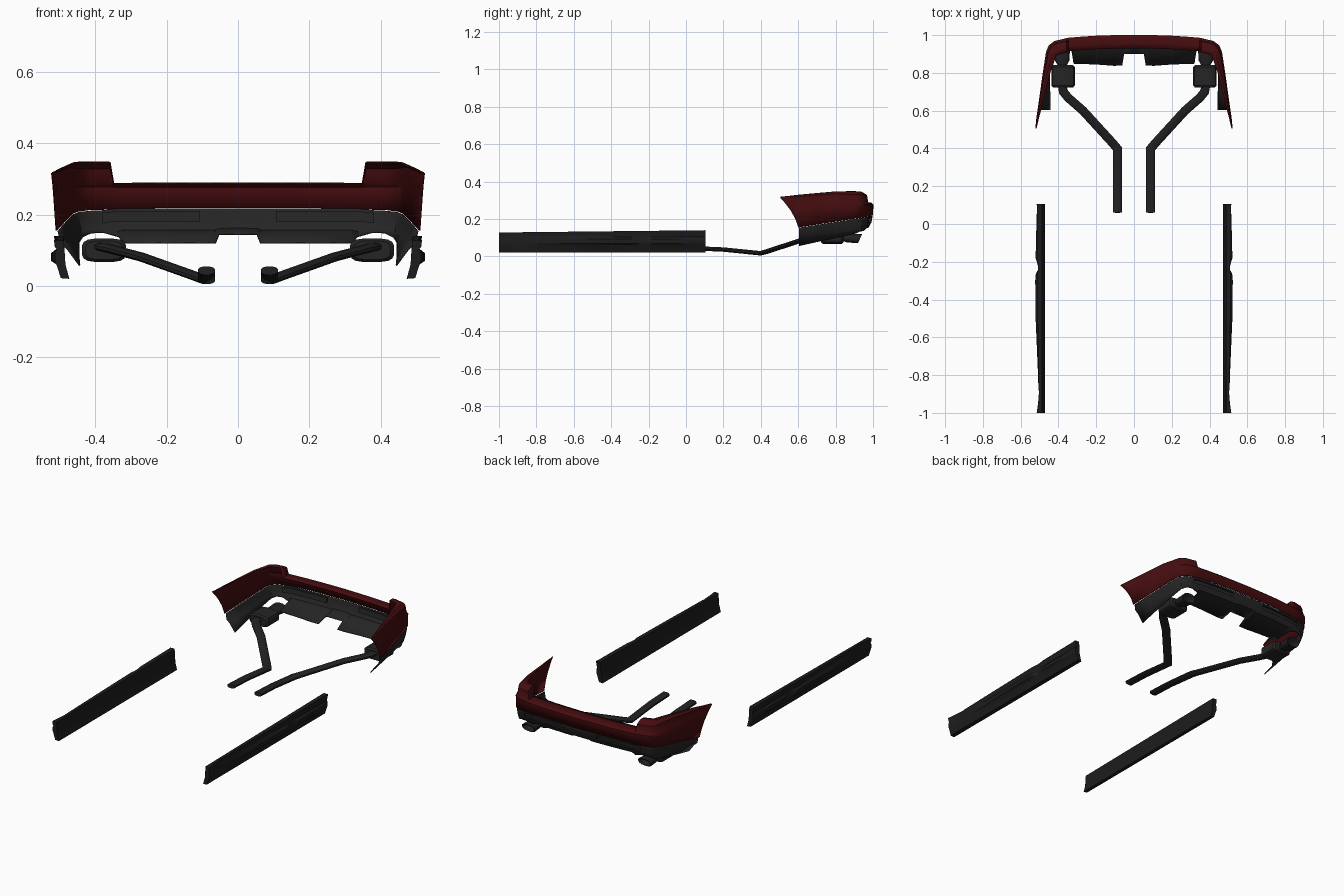
import bpy, bmesh, math
from mathutils import Vector

if "Cube" in bpy.data.objects:
    bpy.data.objects.remove(bpy.data.objects["Cube"])


def material(name, rgb):
    m = bpy.data.materials.new(name)
    m.diffuse_color = (*rgb, 1)
    m.use_nodes = True
    m.node_tree.nodes["Principled BSDF"].inputs["Base Color"].default_value = m.diffuse_color
    return m


RED = material("dark_red_paint", (0.062, 0.004, 0.005))
PLASTIC = material("charcoal_plastic", (0.018, 0.018, 0.018))
SKIRT = material("black_plastic", (0.012, 0.012, 0.012))
STEEL = material("dark_steel", (0.015, 0.015, 0.015))


def loft(name, rows, mat, closed=True, caps=(True, True), thick=0, slot=None):
    """Skin a list of sections, then mirror the result across x."""
    bm = bmesh.new()
    vs = [[bm.verts.new(p) for p in r] for r in rows]
    n = len(rows[0])
    grid = {}
    for i in range(len(vs) - 1):
        for j in range(n if closed else n - 1):
            k = (j + 1) % n
            grid[i, j] = bm.faces.new((vs[i][j], vs[i][k], vs[i + 1][k], vs[i + 1][j]))
    if closed:
        for use, ring in zip(caps, (vs[0], vs[-1])):
            if use:
                bm.faces.new(ring)
    if slot:
        # recessed slot: inset a run of faces and push them inwards
        faces = [grid[i, slot[2]] for i in range(slot[0], slot[1])]
        bmesh.ops.inset_region(bm, faces=faces, thickness=0.004, use_even_offset=True)
        for v in {v for f in faces for v in f.verts}:
            v.co.y -= 0.012
    bmesh.ops.recalc_face_normals(bm, faces=bm.faces)
    me = bpy.data.meshes.new(name)
    bm.to_mesh(me)
    bm.free()
    me.materials.append(mat)
    ob = bpy.data.objects.new(name, me)
    bpy.context.collection.objects.link(ob)
    bpy.ops.object.select_all(action='DESELECT')
    ob.select_set(True)
    bpy.context.view_layer.objects.active = ob
    bpy.ops.object.shade_smooth_by_angle(angle=math.radians(32))
    mir = ob.modifiers.new("mirror", 'MIRROR')
    mir.use_clip = True
    if thick:
        s = ob.modifiers.new("shell", 'SOLIDIFY')
        s.thickness = thick
        s.offset = 0
    return ob


def red_bottom(y):
    return 0.155 + (y - 0.6) * 0.155


# painted bumper cover: x, y, inward direction, top z, bottom z, depth scale, raised corner
stations = [
    (0, 1.0, 0, -1, .287, .218, 1, 0), (.107, .998, 0, -1, .287, .218, 1, 0),
    (.2, .995, 0, -1, .287, .218, 1, 0), (.29, .989, 0, -1, .287, .217, 1, 0),
    (.348, .984, 0, -1, .287, .215, 1, 0), (.358, .982, 0, -1, .346, .214, 1, 1),
    (.42, .967, -.4, -.9, .347, .212, 1, 1), (.45, .945, -.7, -.7, .347, .208, .95, 1),
    (.464, .91, -.95, -.3, .347, red_bottom(.91), .75, 1),
    (.481, .80, -1, 0, .346, red_bottom(.8), .5, 1),
    (.495, .70, -1, 0, .337, red_bottom(.7), .35, 1),
    (.509, .60, -1, 0, .328, .155, .22, 1), (.512, .585, -1, 0, .326, .200, .2, 2),
    (.515, .56, -1, 0, .323, .245, .15, 2), (.518, .53, -1, 0, .320, .285, .1, 2),
    (.521, .505, -1, 0, .318, .313, .05, 2)]
rows = []
for x, y, dx, dy, zt, zb, k, kind in stations:
    if kind == 0:
        prof = [(.07, zt), (.04, zt), (.015, zt), (.010, zt - .001), (0, .277), (.002, zb)]
    else:
        z3 = .29 if kind == 1 else zb + (zt - zb) * .6
        z4 = .278 if kind == 1 else zb + (zt - zb) * .5
        prof = [(.075, zt), (.045, zt - .001), (.016, zt - .018 * min(1, k + .2)),
                (.010, z3), (0, z4), (.002, zb)]
    rows.append([(x + dx * o * k, y + dy * o * k, z) for o, z in prof])
loft("bumper_cover", rows, RED, closed=False, thick=.004)

# lower valance: x, y, inward direction, lower bend (offset, z), end edge (offset, z)
stations = [
    (0, 1.0, 0, -1, .025, .160, .10, .145), (.053, .9995, 0, -1, .025, .160, .10, .145),
    (.062, .999, 0, -1, .025, .155, .16, .121), (.107, .998, 0, -1, .025, .155, .16, .121),
    (.2, .995, 0, -1, .025, .155, .15, .121), (.32, .987, 0, -1, .025, .155, .138, .121),
    (.335, .985, 0, -1, .022, .152, .035, .138), (.38, .978, -.1, -1, .018, .158, .024, .150),
    (.42, .967, -.4, -.9, .016, .158, .022, .148), (.45, .945, -.7, -.7, .014, .152, .02, .135),
    (.464, .91, -.95, -.3, .014, .146, .02, .122), (.481, .80, -1, 0, .018, .130, .035, .10),
    (.495, .70, -1, 0, .024, .115, .05, .078), (.507, .605, -1, 0, .03, .103, .064, .057)]
rows = []
for x, y, dx, dy, o3, z3, o4, z4 in stations:
    zt = .216 if x < .34 else red_bottom(y) - .002
    prof = [(.004, zt), (.006, zt - .008), (.010, zt - .034), (o3, z3), (o4, z4)]
    rows.append([(x + dx * o, y + dy * o, z) for o, z in prof])
loft("bumper_valance", rows, PLASTIC, closed=False, thick=.004, slot=(3, 7, 1))

# side skirts: y, widest x of the bulge, sill lip x
rows = []
for y, bulge, lip in [(-1, .512, .515), (-.95, .508, .508), (-.885, .503, .503),
                      (-.875, .506, .505), (-.8, .508, .506), (-.5, .521, .510),
                      (-.3, .523, .512), (-.265, .520, .512), (-.24, .507, .507),
                      (-.215, .510, .508), (-.18, .521, .513), (-.05, .518, .514),
                      (.08, .514, .514), (.105, .513, .515)]:
    zt = .128 + (y + 1) * .011
    prof = [(.488, zt), (lip, zt), (lip - .002, zt - .018), (min(lip, .508), .104),
            (bulge, .092), (bulge, .070), (.508 if bulge > .508 else bulge, .060),
            (.496, .022), (.472, .020), (.483, .060)]
    rows.append([(x, y, z) for x, z in prof])
loft("side_skirt", rows, SKIRT)


def sweep(name, path, radii, mat, n=12, caps=(True, True), power=1.0):
    """Oval section carried along a path; power < 1 makes it boxier."""
    pts = [Vector(p) for p in path]
    rows = []
    for i, p in enumerate(pts):
        a = (p - pts[i - 1]).normalized() if i else Vector()
        b = (pts[i + 1] - p).normalized() if i < len(pts) - 1 else Vector()
        t = (a + b).normalized()
        side = t.cross(Vector((0, 0, 1))).normalized()
        up = side.cross(t)
        stretch = 1 / max(.8, abs(t.dot(b if b.length else a)))
        ring = []
        for j in range(n):
            c, s = (f(2 * math.pi * (j + .5) / n) for f in (math.cos, math.sin))
            c = math.copysign(abs(c) ** power, c)
            s = math.copysign(abs(s) ** power, s)
            ring.append(p + side * c * radii[i][0] * stretch + up * s * radii[i][1])
        rows.append(ring)
    return loft(name, rows, mat, caps=caps)


# exhaust pipes
path = [(.088, .06, .043), (.088, .20, .037), (.088, .398, .017), (.11, .425, .024),
        (.27, .60, .081), (.35, .67, .102), (.374, .70, .108), (.38, .735, .110)]
sweep("exhaust_pipe", path, [(.024, .012)] * len(path), STEEL, power=.8)

# mufflers
sweep("muffler", [(.375, .722, .1), (.375, .732, .1), (.375, .832, .1), (.375, .842, .1)],
      [(.052, .026), (.062, .033), (.062, .033), (.052, .026)], PLASTIC, n=16, power=.55)

# exhaust tips with a hollow, slanted mouth
tip = sweep("exhaust_tip", [(.38, .835, .1), (.38, .865, .097), (.38, .93, .096),
                            (.38, .931, .096)],
            [(.022, .016), (.038, .023), (.042, .025), (.037, .020)], STEEL, n=16,
            caps=(True, False), power=.8)
bm = bmesh.new()
bm.from_mesh(tip.data)
edge = [e for e in bm.edges if e.is_boundary]
new = bmesh.ops.extrude_edge_only(bm, edges=edge)["geom"]
inner = [v for v in new if isinstance(v, bmesh.types.BMVert)]
for v in inner:
    v.co.y -= .05
bmesh.ops.contextual_create(bm, geom=[e for e in bm.edges if e.is_boundary])
for v in bm.verts:
    if v.co.y > .92:
        v.co.y += (v.co.z - .096) * .45
bmesh.ops.recalc_face_normals(bm, faces=bm.faces)
bm.to_mesh(tip.data)
bm.free()
